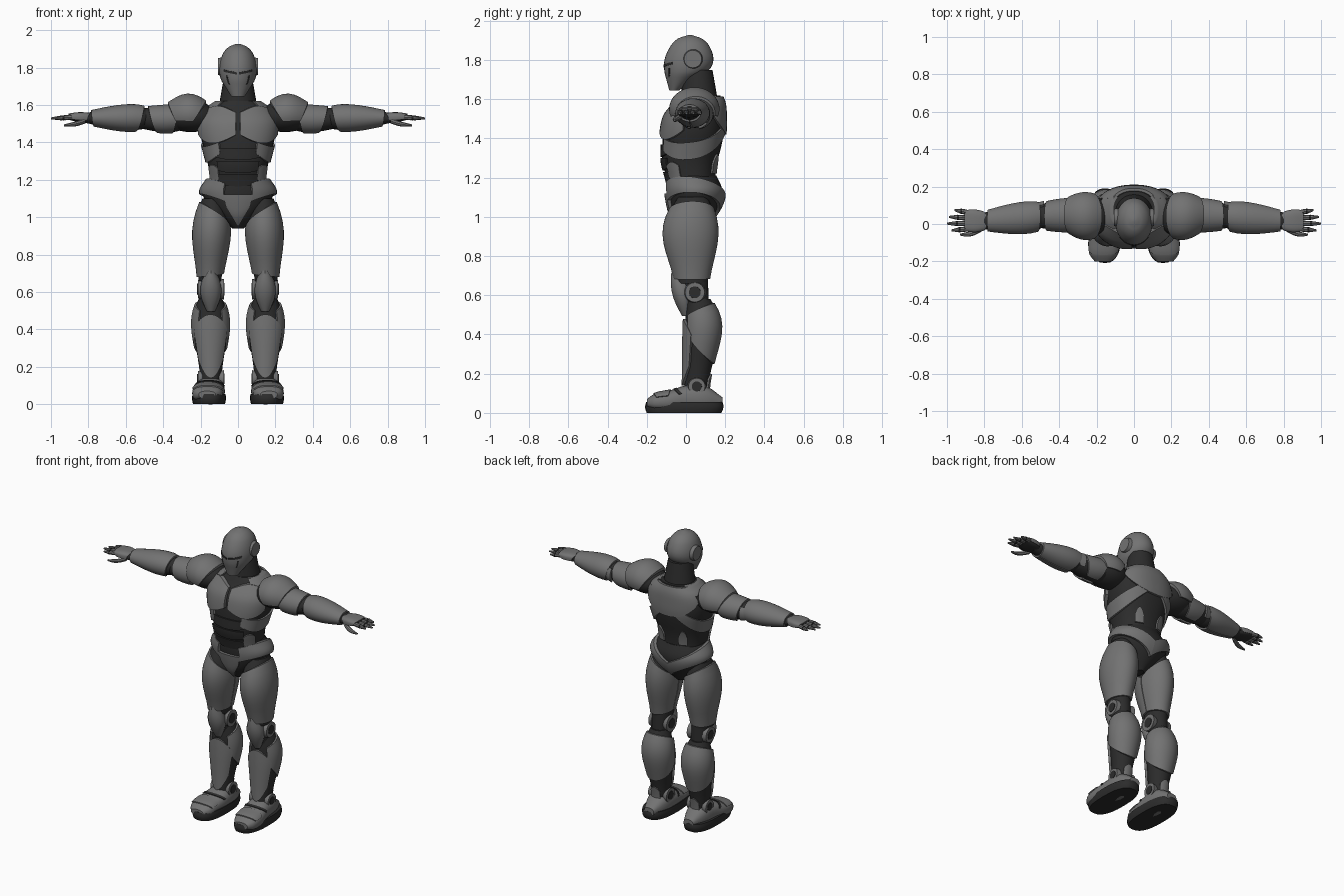
import bpy
from math import cos, sin, pi, log, radians, copysign
from mathutils import Vector

default = bpy.data.objects.get("Cube")
if default:
    bpy.data.objects.remove(default, do_unlink=True)


def material(name, value):
    mat = bpy.data.materials.new(name)
    mat.use_nodes = True
    colour = (value, value, value, 1)
    mat.diffuse_color = colour
    mat.node_tree.nodes["Principled BSDF"].inputs["Base Color"].default_value = colour
    return mat


ARMOUR = material("armour grey", .17)
DARK = material("joint charcoal", .025)
X, Y, Z = range(3)
# Directions around upright parts, and around arms and feet
FRONT, OUTER, BACK = -90, 0, 90
ARM_BACK, ARM_TOP, FOOT_TOP = 0, 90, 0


def emit(name, verts, faces, mat, pair):
    """Make one object, or a left and a mirrored right one."""
    sides = (("left_", 1), ("right_", -1)) if pair else (("", 1),)
    for prefix, sign in sides:
        mesh = bpy.data.meshes.new(prefix + name)
        points = [(v.x * sign, v.y, v.z) for v in verts]
        mesh.from_pydata(points, [], [face[::sign] for face in faces])
        mesh.materials.append(mat)
        mesh.shade_smooth()
        mesh.set_sharp_from_angle(angle=radians(38))
        bpy.context.scene.collection.objects.link(bpy.data.objects.new(prefix + name, mesh))


def sample(rows, t):
    """Smoothly interpolate section rows (t, centre, centre, radius, radius)."""
    first, last = rows[0], rows[-1]
    t = min(max(t, first[0]), last[0])
    end = len(rows) - 1
    i = 0
    while i < end - 1 and t > rows[i + 1][0]:
        i += 1

    def slope(k, c):
        before, after = rows[max(k - 1, 0)], rows[min(k + 1, end)]
        return (after[c] - before[c]) / (after[0] - before[0])

    lo, hi = rows[i], rows[i + 1]
    span = hi[0] - lo[0]
    s = (t - lo[0]) / span
    ease = s * s * (3 - 2 * s)
    values = []
    for c in range(1, len(lo)):
        bend = s * (1 - s) * span * ((1 - s) * slope(i, c) - s * slope(i + 1, c))
        values.append(lo[c] + (hi[c] - lo[c]) * ease + bend)
    return t, values


def surf(body, t, angle, off=0):
    """Point on a lofted body; off pushes it outwards."""
    axis, rows, power = body
    t, (centre_a, centre_b, radius_a, radius_b) = sample(rows, t)
    c, s = cos(radians(angle)), sin(radians(angle))
    point = Vector()
    point[axis] = t
    point[(axis + 1) % 3] = centre_a + (radius_a + off) * copysign(abs(c) ** (2 / power), c)
    point[(axis + 2) % 3] = centre_b + (radius_b + off) * copysign(abs(s) ** (2 / power), s)
    return point


def grid_faces(cols, rows, closed):
    corners = [(i * rows, (i + 1) % cols * rows) for i in range(cols if closed else cols - 1)]
    return [(a + j, b + j, b + j + 1, a + j + 1) for a, b in corners for j in range(rows - 1)]


def loft(name, axis, rows, mat=DARK, pair=True, sides=24, power=2, steps=3):
    """Closed solid through the section rows; returns the body for plates."""
    body = (axis, rows, power)
    stations = [a[0] + (b[0] - a[0]) * k / steps for a, b in zip(rows, rows[1:]) for k in range(steps)]
    stations.append(rows[-1][0])
    n = len(stations)
    verts = [surf(body, t, 360 * i / sides) for i in range(sides) for t in stations]
    faces = grid_faces(sides, n, True)
    faces.append(tuple(i * n for i in reversed(range(sides))))
    faces.append(tuple(i * n + n - 1 for i in range(sides)))
    emit(name, verts, faces, mat, pair)
    return body


def limb(name, axis, low, high, start, end, swell=(0, 0), peak=.5, bow=(0, 0, 0), **options):
    """Loft between two centres and radii, swelling and bowing most at the peak."""
    rows = []
    spans = 8
    for i in range(spans + 1):
        s = i / spans
        bulge = sin(pi * s ** (log(.5) / log(peak)))
        centre = Vector(low).lerp(Vector(high), s) + Vector(bow) * bulge
        radius = Vector(start).lerp(Vector(end), s) + Vector(swell) * bulge
        rows.append((centre[axis], centre[(axis + 1) % 3], centre[(axis + 2) % 3], *radius))
    return loft(name, axis, rows, steps=2, **options)


def plate(name, body, around, spread, low, high, dip=0, rise=0, tilt=0,
          mat=ARMOUR, off=.01, pair=True, rows=8):
    """Raised panel: edges run low to high, curved by dip and rise, slanted by tilt."""
    cols = max(6, spread // 4)
    turns = [-1] + [2 * i / cols - 1 for i in range(cols + 1)] + [1]
    steps = [0] + [j / rows for j in range(rows + 1)] + [1]
    verts = []
    for i, turn in enumerate(turns):
        arch = 1 - turn * turn
        bottom = low + tilt * turn - dip * arch
        top = high + tilt * turn + rise * arch
        for j, step in enumerate(steps):
            rim = i in (0, len(turns) - 1) or j in (0, len(steps) - 1)
            height = bottom + (top - bottom) * step
            verts.append(surf(body, height, around + spread * turn, -.01 if rim else off))
    emit(name, verts, grid_faces(len(turns), len(steps), False), mat, pair)


def upright(*rows):
    """Centred upright sections from (z, y, width, depth)."""
    return [(z, 0, y, width, depth) for z, y, width, depth in rows]


def disc(name, inner, outer, y, z, radius, mat):
    limb(name, X, (inner, y, z), (outer, y, z), (radius, radius), (radius * .9, radius * .9), mat=mat)


# Head, eye slit, mask seams and ear discs
head = loft("head", Z, upright((1.645, -.06, .035, .025), (1.7, -.03, .07, .07), (1.74, 0, .093, .11),
                               (1.8, .015, .1, .125), (1.87, .02, .083, .1), (1.91, .02, .05, .06),
                               (1.927, .02, .01, .01)), mat=ARMOUR, pair=False, sides=32)
plate("eye_slit", head, FRONT + 26, 23, low=1.77, high=1.782, tilt=.008, mat=DARK, off=.003, rows=2)
plate("mask_seam", head, FRONT + 38, 3, low=1.71, high=1.76, mat=DARK, off=.002, rows=4)
disc("ear_disc", inner=.085, outer=.108, y=.035, z=1.805, radius=.05, mat=ARMOUR)

# Neck
limb("neck", Z, low=(0, .07, 1.55), high=(0, .06, 1.75), start=(.11, .1), end=(.075, .075), pair=False)

# Torso core with chest, back and waist armour
torso = loft("torso_core", Z, upright((1.08, .04, .15, .11), (1.2, .025, .15, .125), (1.28, .02, .16, .14),
                                      (1.36, .03, .18, .15), (1.44, .04, .2, .155), (1.52, .05, .2, .145),
                                      (1.58, .07, .165, .12), (1.62, .075, .11, .1)),
             pair=False, sides=36, power=2.3)
plate("chest_plate", torso, FRONT + 38, 36, low=1.44, high=1.56, dip=.045, rise=.035, off=.02)
plate("collar_plate", torso, OUTER - 5, 45, low=1.57, high=1.62, off=.014)
plate("back_yoke", torso, BACK, 62, low=1.53, high=1.615, dip=.11, off=.014, pair=False)
plate("rib_strap", torso, OUTER + 13, 75, low=1.4, high=1.46, dip=.1, rise=-.07, tilt=.06, off=.012)
plate("oblique_guard", torso, FRONT + 54, 16, low=1.2, high=1.26, dip=.02, rise=.02)
plate("lower_back_guard", torso, BACK - 27, 11, low=1.22, high=1.27, rise=.05)
for i, part in enumerate(("lower", "middle", "upper")):
    base = 1.18 + i * .07
    plate(part + "_abdomen_plate", torso, FRONT, 38, base, base + .05, dip=.015, mat=DARK, pair=False)

# Pelvis, belt and groin guard
hips = loft("pelvis", Z, upright((.94, .03, .03, .05), (1, .035, .1, .1), (1.07, .045, .165, .13),
                                 (1.14, .045, .19, .14), (1.21, .03, .15, .125)), pair=False, sides=32)
plate("belt", hips, OUTER + 11, 79, low=1.045, high=1.14, dip=-.075, rise=.06, tilt=-.04, off=.018)
plate("groin_guard", hips, FRONT, 22, low=1.05, high=1.12, dip=.1, off=.018, pair=False)

# Thighs
thigh = limb("thigh_core", Z, low=(.15, .03, .66), high=(.135, .035, 1.1), start=(.06, .08), end=(.055, .075),
             swell=(.037, .056), peak=.6, bow=(0, -.01, 0), sides=28)
plate("thigh_armour", thigh, OUTER, 179, low=.7, high=.93, dip=.02, rise=.15)

# Knees with caps, then knee and ankle hinge discs on both sides
limb("knee_joint", Z, low=(.147, .06, .48), high=(.147, .04, .72), start=(.055, .06), end=(.06, .07))
limb("knee_cap", Z, low=(.145, 0, .495), high=(.145, -.035, .715), start=(.02, .02), end=(.025, .04),
     swell=(.034, .022), sides=12, mat=ARMOUR)
for side, inner, outer in (("outer", .19, .215), ("inner", .075, .105)):
    for joint, y, z, radius in (("knee", .045, .615, .055), ("ankle", .055, .135, .047)):
        disc(side + "_" + joint + "_disc", inner, outer, y, z, radius, ARMOUR)
        disc(side + "_" + joint + "_pin", inner - .003, outer + .003, y, z, radius * .6, DARK)

# Lower legs
calf = limb("calf_core", Z, low=(.145, .05, .08), high=(.147, .065, .58), start=(.055, .06), end=(.055, .06),
            swell=(.04, .03), peak=.7, bow=(0, .025, 0), sides=28)
plate("calf_guard", calf, BACK, 142, low=.4, high=.5, dip=.15, rise=.06)
plate("shin_guard", calf, FRONT, 55, low=.24, high=.4, dip=.1, rise=.08, off=.014)
plate("ankle_back_guard", calf, BACK, 30, low=.12, high=.17, dip=.02, rise=.03)

# Feet
limb("sole", Z, low=(.155, -.01, 0), high=(.155, -.008, .055), start=(.085, .19), end=(.088, .195),
     swell=(.004, .007), power=2.6, sides=28)
foot = loft("foot", Y, [(-.2, .05, .165, .02, .045), (-.16, .055, .163, .042, .076), (-.08, .06, .16, .055, .084),
                        (0, .07, .15, .07, .08), (.1, .07, .147, .068, .07), (.185, .055, .147, .025, .035)],
            mat=ARMOUR, power=2.5)
plate("instep_strap", foot, FOOT_TOP, 70, low=-.035, high=-.02, dip=.03, rise=-.03, mat=DARK, off=.004, rows=2)
plate("toe_plate", foot, FOOT_TOP, 65, low=-.15, high=-.09, dip=.015, rise=.01, off=.006)

# Shoulders
shoulder = limb("shoulder_core", X, low=(.14, .045, 1.53), high=(.38, .05, 1.54), start=(.07, .055),
                end=(.065, .055), swell=(.045, .04), bow=(0, -.005, .015))
plate("shoulder_guard", shoulder, ARM_TOP, 110, low=.24, high=.335, dip=.07, rise=.04, off=.016)

# Upper arms and elbows
arm = limb("upper_arm_core", X, low=(.28, .05, 1.535), high=(.56, .04, 1.53), start=(.075, .06), end=(.05, .045),
           swell=(.015, .015), peak=.4, bow=(0, 0, -.01))
plate("upper_arm_armour", arm, ARM_TOP, 165, low=.35, high=.43, dip=.03, rise=.05)
plate("elbow_guard", arm, ARM_BACK, 40, low=.48, high=.51, rise=.02, off=.014)

# Forearms
forearm = limb("forearm_core", X, low=(.47, .042, 1.53), high=(.82, .015, 1.53), start=(.05, .042),
               end=(.04, .025), swell=(.03, .028), peak=.35)
plate("forearm_armour", forearm, ARM_TOP, 178, low=.55, high=.77, dip=.05, rise=.015)

# Hands, with four jointed fingers and a thumb
hand = limb("palm", X, low=(.79, .015, 1.53), high=(.905, .018, 1.535), start=(.042, .022), end=(.05, .014),
            swell=(.01, .006), power=3, sides=20)
plate("hand_guard", hand, ARM_TOP, 105, low=.81, high=.88, dip=.02, rise=.025, off=.005)
for i, (finger, reach) in enumerate((("index", .975), ("middle", 1), ("ring", .99), ("little", .96))):
    root = Vector((.88, -.026 + i * .029, 1.535))
    tip = Vector((reach, root.y - .008 + i * .007, 1.528))
    joint = root.lerp(tip, .55)
    step = (tip - root) * .05
    limb(finger + "_finger", X, root, tip, start=(.012, .012), end=(.005, .005), swell=(.005, .004), sides=8, mat=ARMOUR)
    limb(finger + "_knuckle", X, joint - step, joint + step, start=(.014, .013), end=(.014, .013), sides=8)
limb("thumb", X, low=(.815, -.025, 1.515), high=(.93, -.057, 1.491), start=(.015, .013), end=(.005, .005),
     swell=(.005, .004), bow=(0, -.01, -.005), sides=8, mat=ARMOUR)
